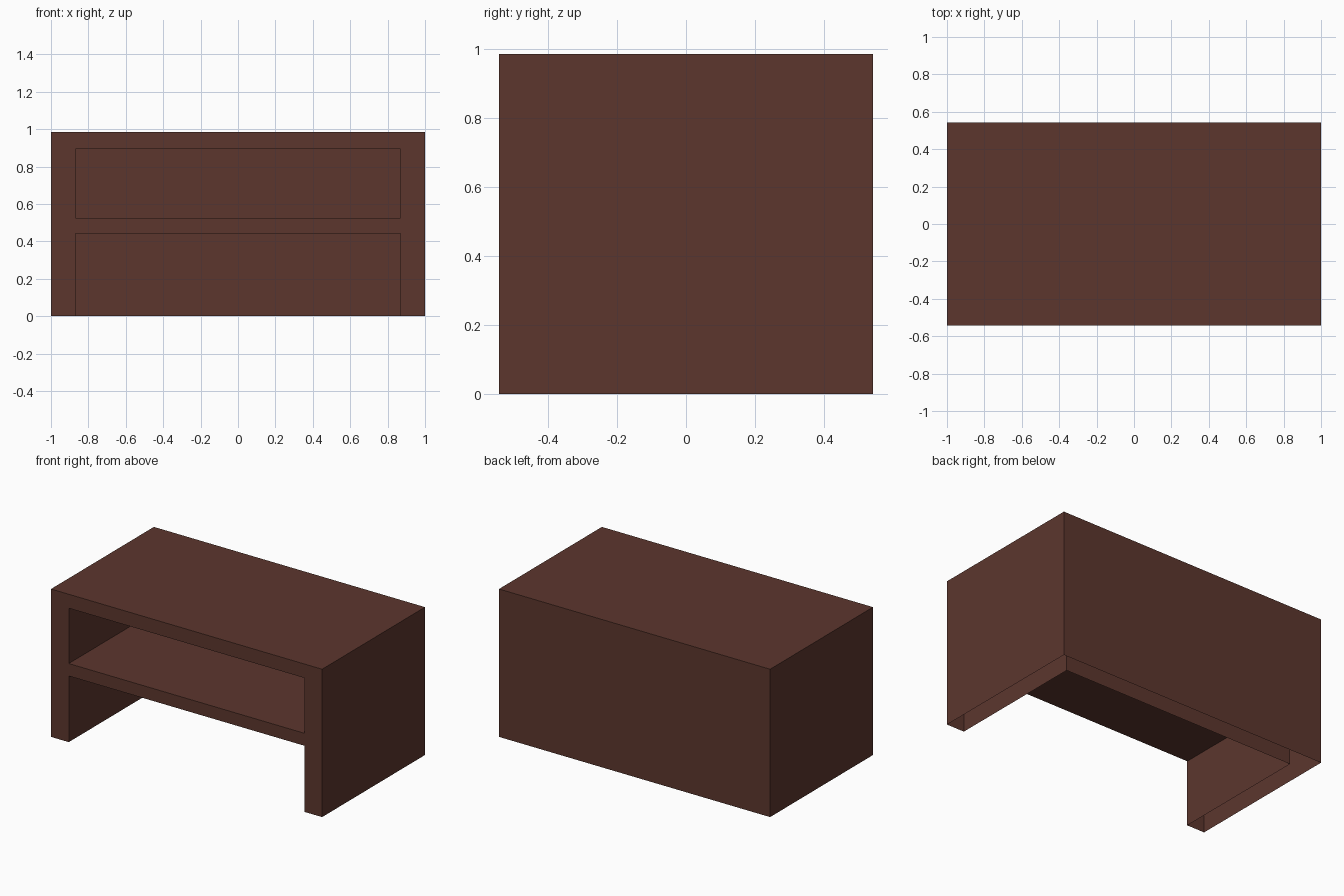
import bpy
import bmesh
from mathutils import Vector

cube = bpy.data.objects.get("Cube")
if cube:
    bpy.data.objects.remove(cube, do_unlink=True)

# Overall sizes
HALF_W, HALF_D, HEIGHT = 1.0, 0.542, 0.986
INNER_W, INNER_BACK = 0.869, 0.411
SHELF_LOW, SHELF_TOP, NICHE_TOP = 0.441, 0.524, 0.893
FRONT, BOTTOM = Vector((0, -1, 0)), Vector((0, 0, -1))

brown = bpy.data.materials.new("dark_brown_wood")
brown.use_nodes = True
colour = (0.107, 0.037, 0.027, 1)
brown.diffuse_color = colour
brown.node_tree.nodes["Principled BSDF"].inputs["Base Color"].default_value = colour


def finish(name, bm):
    mesh = bpy.data.meshes.new(name)
    bm.to_mesh(mesh)
    bm.free()
    mesh.materials.append(brown)
    obj = bpy.data.objects.new(name, mesh)
    bpy.context.collection.objects.link(obj)
    return obj


def open_box(name, low, high, open_sides, inward=False):
    """Thin box shell with the listed sides left open."""
    low, high = Vector(low), Vector(high)
    bm = bmesh.new()
    bmesh.ops.create_cube(bm, size=1)
    for v in bm.verts:
        v.co = Vector([low[i] if v.co[i] < 0 else high[i] for i in range(3)])
    bm.normal_update()
    gone = [f for f in bm.faces if any(f.normal.dot(s) > 0.9 for s in open_sides)]
    bmesh.ops.delete(bm, geom=gone, context='FACES')
    if inward:
        bmesh.ops.reverse_faces(bm, faces=bm.faces[:])
    return finish(name, bm)


# Outer shell, open below and closed in front by the frame
open_box("outer_shell", (-HALF_W, -HALF_D, 0), (HALF_W, HALF_D, HEIGHT),
         [FRONT, BOTTOM])

# Linings of the upper niche and the lower open bay
open_box("upper_niche", (-INNER_W, -HALF_D, SHELF_TOP),
         (INNER_W, INNER_BACK, NICHE_TOP), [FRONT], inward=True)
open_box("lower_bay", (-INNER_W, -HALF_D, 0),
         (INNER_W, INNER_BACK, SHELF_LOW), [FRONT, BOTTOM], inward=True)

# Front frame: a grid of cells without the two openings
xs = (-HALF_W, -INNER_W, INNER_W, HALF_W)
zs = (0, SHELF_LOW, SHELF_TOP, NICHE_TOP, HEIGHT)
bm = bmesh.new()
rows = [[bm.verts.new((x, -HALF_D, z)) for x in xs] for z in zs]
for r in range(len(zs) - 1):
    for c in range(len(xs) - 1):
        if c == 1 and r in (0, 2):
            continue
        bm.faces.new((rows[r][c], rows[r][c + 1],
                      rows[r + 1][c + 1], rows[r + 1][c]))
bmesh.ops.dissolve_limit(bm, angle_limit=0.01, verts=bm.verts[:], edges=bm.edges[:])
finish("front_frame", bm)
